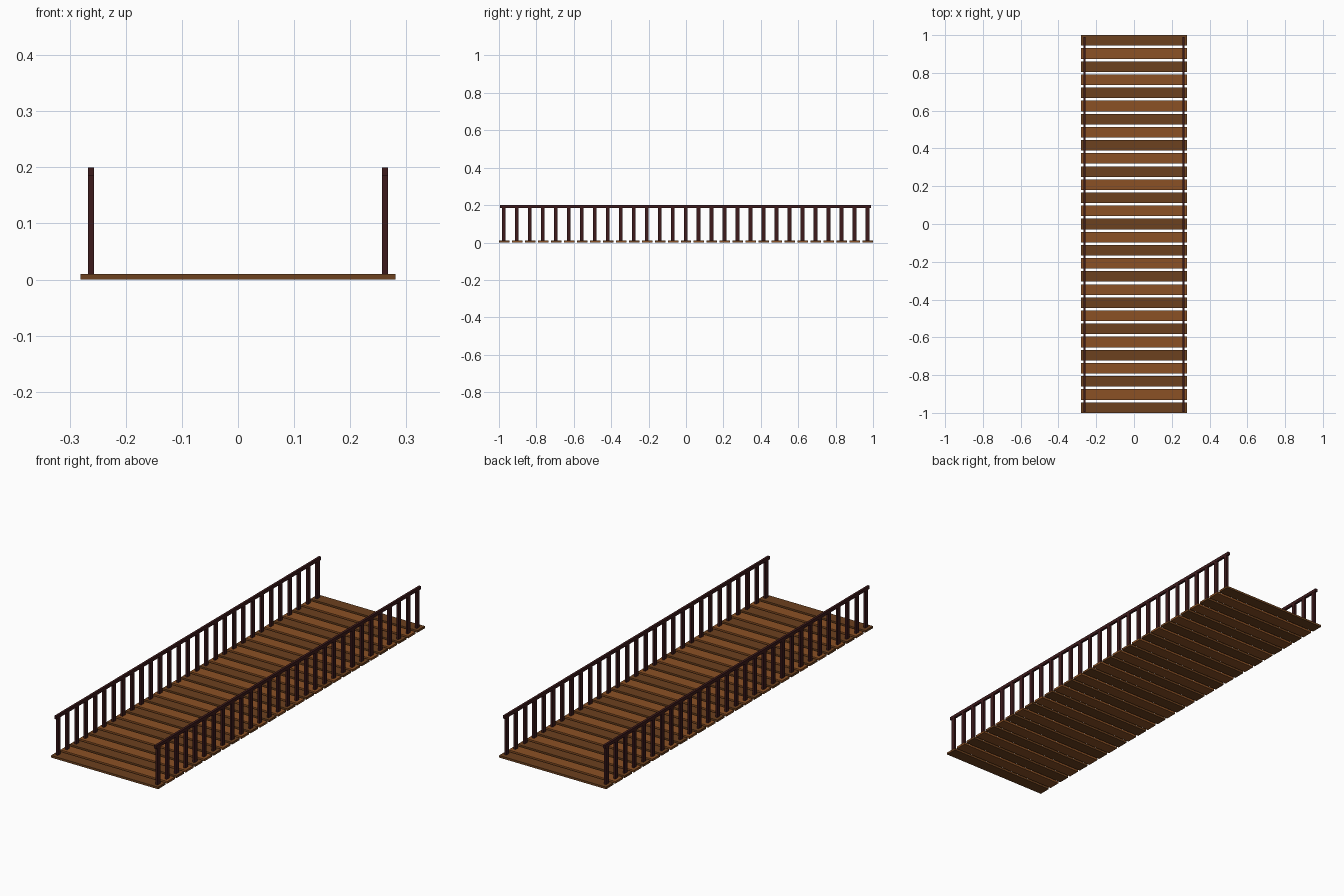
import bpy

if "Cube" in bpy.data.objects:
    bpy.data.objects.remove(bpy.data.objects["Cube"])

COUNT = 29                      # planks, and posts on each side
PITCH = 1.944 / (COUNT - 1)


def material(name, rgb):
    m = bpy.data.materials.new(name)
    m.diffuse_color = (*rgb, 1.0)
    m.use_nodes = True
    m.node_tree.nodes["Principled BSDF"].inputs["Base Color"].default_value = m.diffuse_color
    return m


dark_wood = material("dark_wood", (0.15, 0.052, 0.013))
light_wood = material("light_wood", (0.26, 0.082, 0.018))
rail_wood = material("rail_wood", (0.045, 0.010, 0.011))


def box(name, lo, hi, mat):
    """Axis-aligned box between two corners."""
    centre = [(a + b) / 2 for a, b in zip(lo, hi)]
    bpy.ops.mesh.primitive_cube_add(size=1, location=centre)
    ob = bpy.context.object
    ob.name = name
    ob.scale = [b - a for a, b in zip(lo, hi)]
    bpy.ops.object.transform_apply(location=False, rotation=False, scale=True)
    ob.data.materials.append(mat)
    return ob


# Deck planks, alternating dark and light
for i in range(COUNT):
    y = -0.972 + i * PITCH
    box(f"plank_{i + 1}", (-0.281, y - 0.028, 0.0), (0.281, y + 0.028, 0.01),
        light_wood if i % 2 else dark_wood)

# Railings: posts standing on the planks, with a handrail on top
for side, x in (("left", -0.262), ("right", 0.262)):
    for i in range(COUNT):
        y = -0.974 + i * PITCH
        box(f"{side}_post_{i + 1}", (x - 0.005, y - 0.01, 0.008),
            (x + 0.005, y + 0.01, 0.188), rail_wood)
    box(f"{side}_handrail", (x - 0.0055, -0.995, 0.185),
        (x + 0.0055, 0.99, 0.2), rail_wood)
